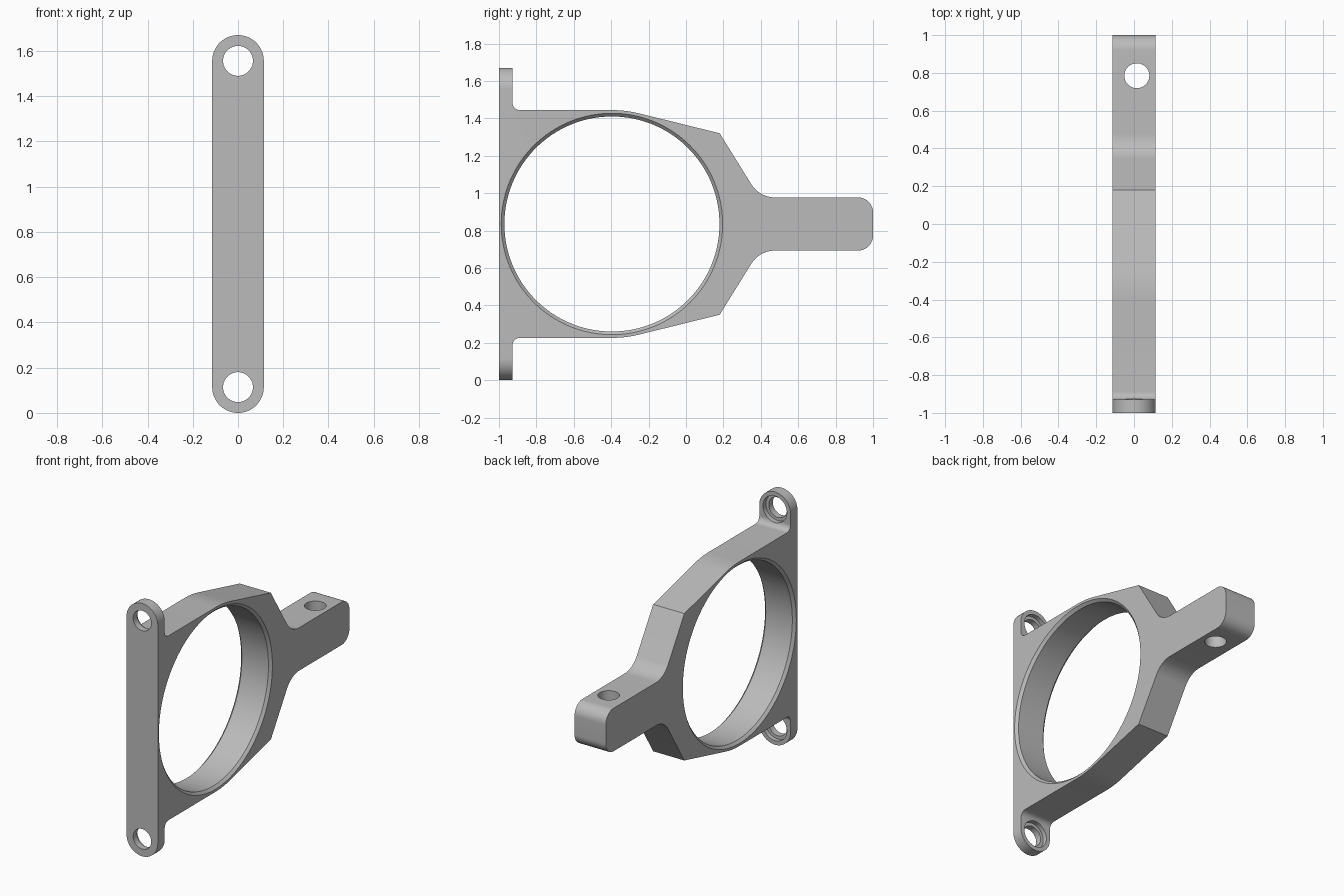
import bpy
import bmesh
from math import sin, cos, tan, pi
from mathutils import Vector, Matrix

cube = bpy.data.objects.get("Cube")
if cube:
    bpy.data.objects.remove(cube, do_unlink=True)

HALF = 0.114          # half of the part's thickness
TOP = 1.67            # overall height
MID = TOP / 2

grey = bpy.data.materials.new("plain_grey")
grey.use_nodes = True
grey.diffuse_color = (0.5, 0.5, 0.5, 1)
grey.node_tree.nodes["Principled BSDF"].inputs["Base Color"].default_value = (0.5, 0.5, 0.5, 1)


def make_object(name, bm):
    bmesh.ops.recalc_face_normals(bm, faces=bm.faces)
    mesh = bpy.data.meshes.new(name)
    bm.to_mesh(mesh)
    bm.free()
    mesh.materials.append(grey)
    obj = bpy.data.objects.new(name, mesh)
    bpy.context.collection.objects.link(obj)
    return obj


def fillet(corners, steps=14):
    """Round each (a, b, radius) corner of a closed outline."""
    out = []
    for i, (a, b, r) in enumerate(corners):
        p = Vector((a, b))
        if r == 0:
            out.append(p)
            continue
        u = (Vector(corners[i - 1][:2]) - p).normalized()
        v = (Vector(corners[(i + 1) % len(corners)][:2]) - p).normalized()
        half = u.angle(v) / 2
        centre = p + (u + v).normalized() * (r / sin(half))
        start = p + u * (r / tan(half)) - centre
        sweep = start.angle_signed(p + v * (r / tan(half)) - centre)
        for k in range(steps + 1):
            t = -sweep * k / steps
            out.append(centre + Matrix.Rotation(t, 2) @ start)
    return out


def prism(name, points, offset):
    """Extrude a closed loop of 3D points along offset."""
    bm = bmesh.new()
    face = bm.faces.new([bm.verts.new(p) for p in points])
    ext = bmesh.ops.extrude_face_region(bm, geom=[face])
    moved = [g for g in ext["geom"] if isinstance(g, bmesh.types.BMVert)]
    bmesh.ops.translate(bm, verts=moved, vec=offset)
    return make_object(name, bm)


def turned(name, profile, axis, loc, seg=64):
    """Solid of revolution from (height, radius) pairs along an axis."""
    turn = Vector((0, 0, 1)).rotation_difference(Vector(axis)).to_matrix()
    bm = bmesh.new()
    rings = []
    for h, r in profile:
        rings.append([bm.verts.new(turn @ Vector((r * cos(2 * pi * k / seg),
                      r * sin(2 * pi * k / seg), h)) + Vector(loc)) for k in range(seg)])
    for low, high in zip(rings, rings[1:]):
        for k in range(seg):
            n = (k + 1) % seg
            bm.faces.new((low[k], low[n], high[n], high[k]))
    bm.faces.new(rings[0])
    bm.faces.new(rings[-1])
    return make_object(name, bm)


# Side outline: mounting flange, ring housing and arm, mirrored about mid height
upper = [(-1, TOP, 0), (-0.928, TOP, 0), (-0.928, 1.444, 0.04), (-0.323, 1.444, 0.608),
         (0.18, 1.32, 0), (0.393, 0.977, 0.15), (1, 0.977, 0.08)]
lower = [(y, TOP - z, r) for y, z, r in reversed(upper)]
outline = [Vector((-HALF, p.x, p.y)) for p in fillet(upper + lower)]
bracket = prism("bracket_body", outline, (2 * HALF, 0, 0))

# Rounded strip that shapes the flange ends
ends = []
for k in range(49):
    a = pi * k / 48
    ends.append(Vector((HALF * cos(a), -1.2, TOP - HALF + HALF * sin(a))))
ends += [Vector((-p.x, p.y, TOP - p.z)) for p in ends]
strip = prism("flange_end_shape", ends, (0, 2.5, 0))

# Large bore with a chamfer on both sides
R, C, E = 0.575, 0.017, 0.02
bore = turned("bore_cutter", [(-HALF - E, R + C + E), (-HALF + C, R), (HALF - C, R),
                              (HALF + E, R + C + E)], (1, 0, 0), (0, -0.396, MID), 128)

# Flange holes, counterbored from behind, and the arm hole
screw = [(-0.05, 0.066), (0.042, 0.066), (0.042, 0.087), (0.12, 0.087)]
cutters = [bore]
for label, z in (("lower", 0.114), ("upper", TOP - 0.114)):
    cutters.append(turned(label + "_hole_cutter", screw, (0, 1, 0), (0, -1, z)))
cutters.append(turned("arm_hole_cutter", [(-0.4, 0.066), (0.4, 0.066)],
                      (0, 0, 1), (0.015, 0.785, MID)))

# Apply the cuts
for operation, tools in (("INTERSECT", [strip]), ("DIFFERENCE", cutters)):
    for tool in tools:
        tool.hide_render = True
        mod = bracket.modifiers.new(tool.name, "BOOLEAN")
        mod.operation = operation
        mod.solver = "EXACT"
        mod.object = tool
bpy.context.view_layer.update()
final = bpy.data.meshes.new_from_object(
    bracket.evaluated_get(bpy.context.evaluated_depsgraph_get()))
bracket.modifiers.clear()
bracket.data = final
for tool in [strip] + cutters:
    bpy.data.objects.remove(tool, do_unlink=True)

# Smooth the curved walls, keep the hard edges
bpy.ops.object.select_all(action="DESELECT")
bracket.select_set(True)
bpy.context.view_layer.objects.active = bracket
bpy.ops.object.shade_smooth_by_angle(angle=pi / 9)
